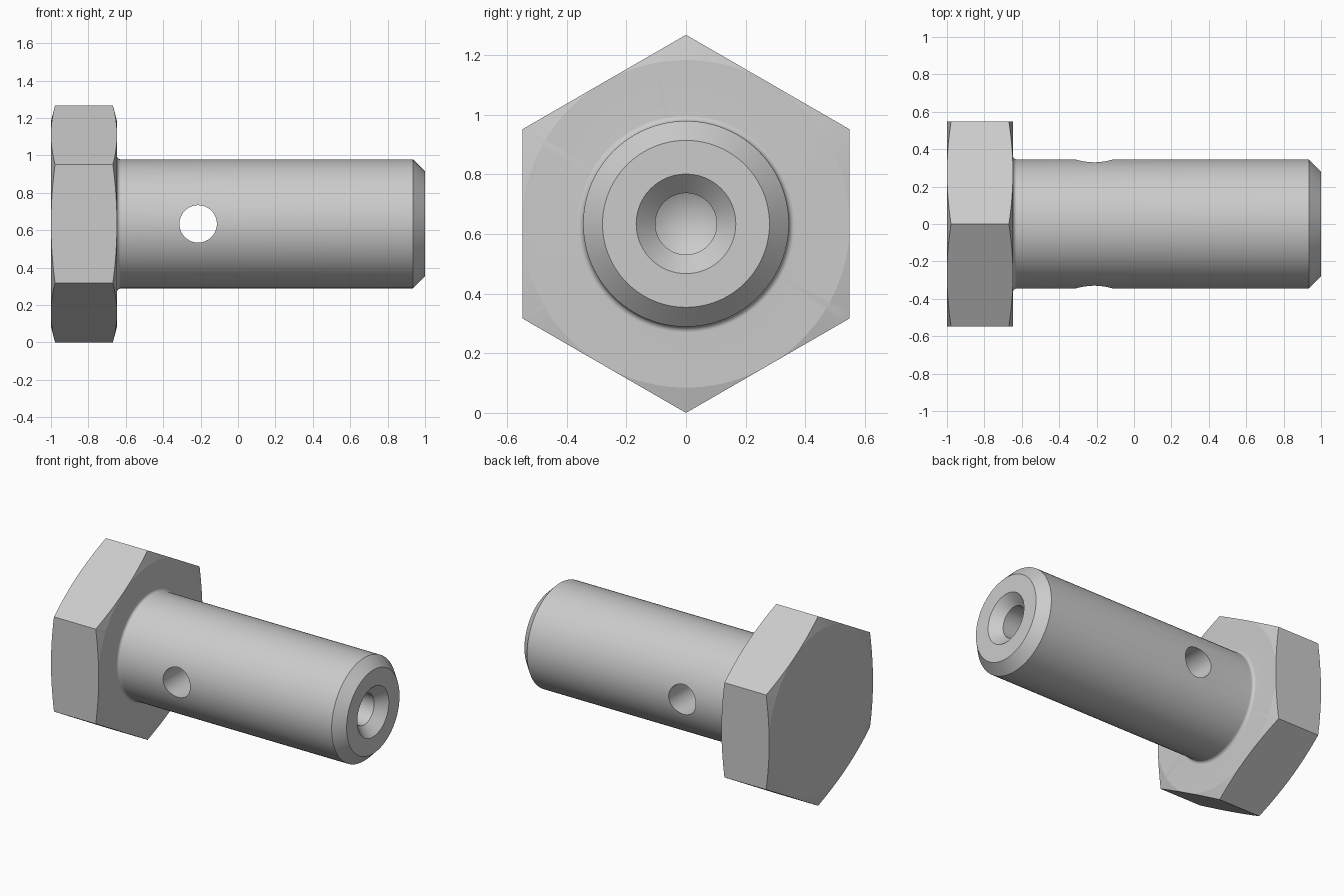
import bpy, bmesh
from math import sin, cos, tan, pi, radians
from mathutils import Matrix, Vector

if "Cube" in bpy.data.objects:
    bpy.data.objects.remove(bpy.data.objects["Cube"])

HEX_R = 0.634             # corner radius of the head, also the axis height
FLAT_R = HEX_R * cos(pi / 6)
HEAD_X = -0.647           # underside of the head
SHANK_R = 0.345
BORE_R = 0.103
FILLET = 0.02
HOLE_X = -0.213

steel = bpy.data.materials.new("steel grey")
steel.use_nodes = True
GREY = (0.6, 0.6, 0.6, 1)
steel.diffuse_color = GREY
steel.node_tree.nodes["Principled BSDF"].inputs["Base Color"].default_value = GREY


def lathe(name, profile, steps=96):
    """Turn (x, radius) points about the x axis into a closed solid."""
    bm = bmesh.new()
    verts = [bm.verts.new((x, 0, r)) for x, r in profile]
    edges = [bm.edges.new(pair) for pair in zip(verts, verts[1:])]
    bmesh.ops.spin(bm, geom=verts + edges, cent=(0, 0, 0), axis=(1, 0, 0),
                   angle=2 * pi, steps=steps)
    bmesh.ops.remove_doubles(bm, verts=bm.verts, dist=1e-5)
    bmesh.ops.recalc_face_normals(bm, faces=bm.faces)
    mesh = bpy.data.meshes.new(name)
    bm.to_mesh(mesh)
    bm.free()
    mesh.materials.append(steel)
    obj = bpy.data.objects.new(name, mesh)
    bpy.context.collection.objects.link(obj)
    obj.location.z = HEX_R
    return obj


def combine(obj, other, operation):
    """Apply a boolean and discard the second solid."""
    bpy.context.view_layer.update()
    mod = obj.modifiers.new(operation, 'BOOLEAN')
    mod.operation, mod.object, mod.solver = operation, other, 'EXACT'
    bpy.context.view_layer.objects.active = obj
    bpy.ops.object.modifier_apply(modifier=mod.name)
    bpy.data.objects.remove(other)


# Hexagonal head, its corners trimmed by shallow cones on both ends
bolt = lathe("hollow_bolt", [(-1, 0), (-1, HEX_R), (HEAD_X, HEX_R), (HEAD_X, 0)], 6)
reach = 0.75
slope = (reach - FLAT_R) * tan(radians(14.5))
trim = lathe("corner_trim", [(-1, 0), (-1, FLAT_R), (-1 + slope, reach),
                             (HEAD_X - slope, reach), (HEAD_X, FLAT_R), (HEAD_X, 0)], 192)
combine(bolt, trim, 'INTERSECT')

# Shank with root fillet, end chamfer, countersink and blind drilled bore
root = [(HEAD_X + FILLET * (1 - cos(a)), SHANK_R + FILLET * (1 - sin(a)))
        for a in (i * pi / 20 for i in range(11))]
shank = lathe("shank", [(-0.75, 0), (-0.75, SHANK_R + FILLET)] + root + [
    (0.935, SHANK_R), (1, 0.28), (1, 0.167), (0.936, BORE_R),
    (-0.34, BORE_R), (-0.4, 0)])
combine(bolt, shank, 'UNION')

# Cross hole through the shank from front to back
drill = lathe("cross_drill", [(-0.5, 0), (-0.5, 0.1), (0.5, 0.1), (0.5, 0)], 64)
drill.data.transform(Matrix.Rotation(pi / 2, 4, 'Z'))
drill.location = Vector((HOLE_X, 0, HEX_R))
combine(bolt, drill, 'DIFFERENCE')

# Smooth the round surfaces, keep the machined edges crisp
bpy.ops.object.select_all(action='DESELECT')
bolt.select_set(True)
bpy.context.view_layer.objects.active = bolt
bpy.ops.object.shade_smooth_by_angle(angle=radians(12))
